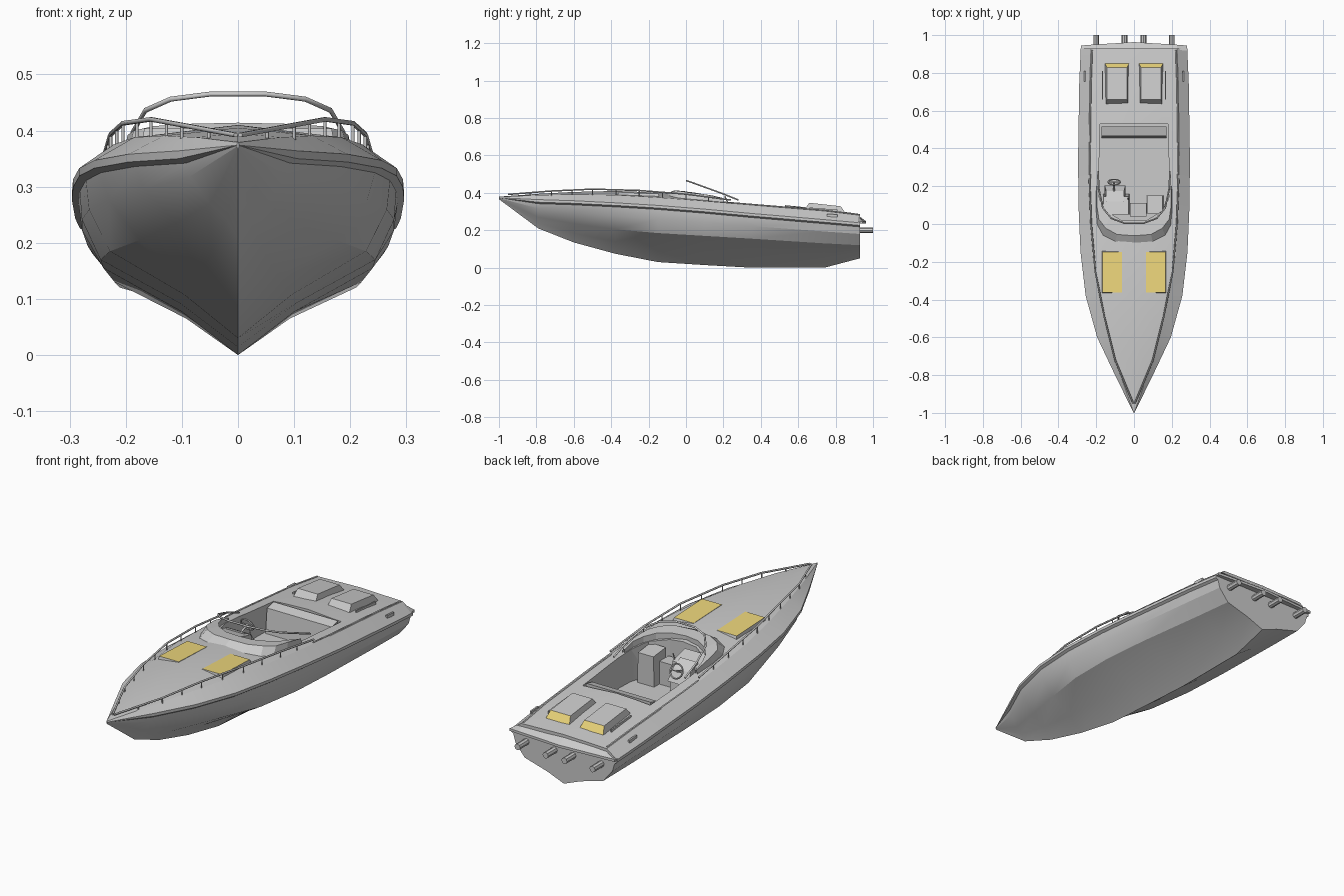
import bpy, math
from math import radians
from mathutils import Vector

if "Cube" in bpy.data.objects:
    bpy.data.objects.remove(bpy.data.objects["Cube"])

yellow = bpy.data.materials.new("yellow_panel")
yellow.diffuse_color = (0.85, 0.68, 0.2, 1)
yellow.use_nodes = True
yellow.node_tree.nodes["Principled BSDF"].inputs["Base Color"].default_value = yellow.diffuse_color


def mesh_obj(name, verts, faces):
    me = bpy.data.meshes.new(name)
    me.from_pydata([tuple(v) for v in verts], [], faces)
    ob = bpy.data.objects.new(name, me)
    bpy.context.collection.objects.link(ob)
    activate(ob)
    bpy.ops.object.mode_set(mode='EDIT')
    bpy.ops.mesh.select_all(action='SELECT')
    bpy.ops.mesh.normals_make_consistent(inside=False)
    bpy.ops.object.mode_set(mode='OBJECT')
    return ob


def activate(ob):
    bpy.ops.object.select_all(action='DESELECT')
    ob.select_set(True)
    bpy.context.view_layer.objects.active = ob


def loft(name, rows, closed=False, caps=False):
    n = len(rows[0])
    verts = [p for r in rows for p in r]
    faces = []
    for i in range(len(rows) - 1):
        for j in range(n if closed else n - 1):
            k = (j + 1) % n
            faces.append((i*n + j, i*n + k, (i+1)*n + k, (i+1)*n + j))
    if caps:
        faces += [tuple(range(n)), tuple(range((len(rows)-1)*n, len(rows)*n))]
    return mesh_obj(name, verts, faces)


def tube(name, pts, r, res=1):
    cu = bpy.data.curves.new(name, 'CURVE')
    cu.dimensions = '3D'
    cu.bevel_depth, cu.bevel_resolution, cu.use_fill_caps = r, res, True
    sp = cu.splines.new('POLY')
    sp.points.add(len(pts) - 1)
    for p, c in zip(sp.points, pts):
        p.co = (*c, 1)
    ob = bpy.data.objects.new(name, cu)
    bpy.context.collection.objects.link(ob)
    activate(ob)
    bpy.ops.object.convert(target='MESH')
    return bpy.context.object


def block(name, xa, xb, ya, yb, zbot, za, zb, ix=0, iy0=0, iy1=0, paint=None):
    """Box with sloping top (za at front, zb at back) and optional tapered sides."""
    v = [(xa, ya, zbot), (xb, ya, zbot), (xb, yb, zbot), (xa, yb, zbot),
         (xa+ix, ya+iy0, za), (xb-ix, ya+iy0, za), (xb-ix, yb-iy1, zb), (xa+ix, yb-iy1, zb)]
    f = [(0, 3, 2, 1), (4, 5, 6, 7), (0, 1, 5, 4), (2, 3, 7, 6), (1, 2, 6, 5), (3, 0, 4, 7)]
    ob = mesh_obj(name, v, f)
    if paint is not None:
        grey = bpy.data.materials.get("grey") or bpy.data.materials.new("grey")
        grey.diffuse_color = (0.8, 0.8, 0.8, 1)
        grey.use_nodes = True
        grey.node_tree.nodes["Principled BSDF"].inputs["Base Color"].default_value = grey.diffuse_color
        ob.data.materials.append(grey)
        ob.data.materials.append(yellow)
        ob.data.polygons[paint].material_index = 1
    return ob


# Hull stations: y, keel z, chine x z, rub rail x z, deck edge x z, deck centre z
S = [(-1.0, .366, .001, .369, .002, .374, .001, .379, .380),
     (-.79, .21, .05, .27, .105, .364, .075, .388, .395),
     (-.6, .135, .11, .235, .195, .358, .132, .391, .405),
     (-.38, .075, .175, .205, .256, .347, .185, .388, .41),
     (-.15, .03, .228, .185, .283, .333, .222, .375, .402),
     (.1, .014, .245, .17, .294, .313, .237, .356, .382),
     (.35, .0, .24, .155, .296, .29, .24, .335, .352),
     (.74, .0, .22, .13, .29, .257, .235, .303, .313),
     (.93, .05, .21, .12, .282, .24, .228, .28, .287)]


def station(y):
    for a, b in zip(S, S[1:]):
        if y <= b[0]:
            t = (y - a[0]) / (b[0] - a[0])
            return [p + (q - p) * t for p, q in zip(a, b)]
    return list(S[-1])


def deck_z(x, y):
    s = station(y)
    return s[8] + (s[7] - s[8]) * min(1, abs(x) / max(s[6], .001))


def section(s):
    y, kz, cx, cz, rx, rz, dx, dz, dc = s
    k = min(1, rx / .1)
    half = [(.42*cx, kz + .5*(cz-kz)), (cx, cz), (cx + .68*(rx-cx), cz + .5*(rz-cz)),
            (rx - .012*k, rz - .022*k), (rx, rz - .014*k), (rx, rz), (dx, dz)]
    ring = [(0, kz)] + half + [(0, dc)] + [(-x, z) for x, z in reversed(half)]
    return [(x, y, z) for x, z in ring]


hull = loft("hull", [section(s) for s in S], closed=True, caps=True)

# Cockpit well cut into the hull
half = [(.07, .022), (.15, .07), (.182, .16), (.186, .26), (.18, .53)]
outline = half + [(-x, y) for x, y in reversed(half)]
cutter = loft("cockpit_cutter", [[(x, y, z) for x, y in outline] for z in (.2, .6)],
              closed=True, caps=True)
cutter.hide_render = True
mod = hull.modifiers.new("cockpit", 'BOOLEAN')
mod.operation, mod.object, mod.solver = 'DIFFERENCE', cutter, 'EXACT'
activate(hull)
bpy.ops.object.modifier_apply(modifier="cockpit")
bpy.data.objects.remove(cutter)
activate(hull)
bpy.ops.object.shade_smooth_by_angle(angle=radians(22))

# Stern lip, bowed slightly aft
loft("stern_lip", [[(x, .915, .284 - dz), (x, .953 + b, .248), (x, .953 + b, .236), (x, .915, .236)]
                   for x, b, dz in ((-.28, -.008, .042), (-.228, -.004, .004), (0, .01, 0),
                                    (.228, -.004, .004), (.28, -.008, .042))],
     closed=True, caps=True)

# Windscreen fairing: outer foot, ridge, inner edge, inner foot
outer = [(0, -.105), (.1, -.098), (.165, -.065), (.195, -.01), (.203, .08), (.2, .2)]
ridge = [(0, -.062), (.09, -.055), (.15, -.022), (.186, .025), (.197, .1), (.196, .2)]
inner = [(0, .0), (.07, .008), (.13, .042), (.165, .088), (.184, .14), (.188, .2)]
tops = [.414, .412, .408, .4, .392, .372]
rows = [[(x, y, deck_z(x, y) - .004) for x, y in outer],
        [(x, y, z) for (x, y), z in zip(ridge, tops)],
        [(x, y, z - .006) for (x, y), z in zip(inner, tops)],
        [(x, y, .34) for x, y in inner]]
loft("windscreen_fairing", [[(-x, y, z) for x, y, z in reversed(r[1:])] + r for r in rows])

# Raked windscreen frame
arch = [(.19, .28, .362), (.187, .19, .398), (.165, .085, .436), (.12, .03, .456), (.05, .004, .465)]
tube("windscreen_frame", arch + [(-x, y, z) for x, y, z in reversed(arch)], .0045)

# Bow rails with stanchions, deck trim and cleats on both sides
rail = [(.004, -.95, .392), (.1, -.72, .41), (.155, -.5, .42), (.205, -.25, .413),
        (.227, 0, .393), (.236, .24, .362)]
for s, side in ((1, "right"), (-1, "left")):
    tube(f"bow_rail_{side}", [(s*x, y, z) for x, y, z in rail], .0045)
    for i in range(5):
        for t in (0, .5):
            p = Vector(rail[i]).lerp(Vector(rail[i+1]), t)
            if i or t:
                tube(f"rail_post_{side}", [(s*p.x, p.y, deck_z(p.x, p.y) - .008), (s*p.x, p.y, p.z)], .003, 0)
    tube(f"deck_trim_{side}", [(s*(station(y)[6] - .006), y, station(y)[7] + .003)
                               for y in (.24, .35, .55, .74, .92)], .004, 0)
    x = s * .262
    block(f"cleat_{side}", x - .004, x + .004, .755, .81, .27, .288, .284)

    # Skylights on the foredeck
    xc = s * .115
    za, zb = deck_z(.115, -.37), deck_z(.115, -.14)
    block(f"skylight_{side}", xc - .058, xc + .058, -.37, -.14, .37, za + .008, zb + .008,
          .006, .008, .008, paint=1)

    # Engine hatches with yellow rear faces and side slats
    xc = s * .09
    block(f"engine_hatch_{side}", xc - .063, xc + .063, .62, .85, .295, .347, .328,
          .01, .04, .022, paint=3)
    xs = s * .167
    block(f"hatch_slat_{side}", xs - .003, xs + .003, .66, .81, .28, .322, .31)

    # Exhaust pipes
    for x in (.05, .2):
        bpy.ops.mesh.primitive_cylinder_add(vertices=8, radius=.015, depth=.09,
                                            location=(s*x, .955, .2), rotation=(radians(90), 0, 0))
        bpy.context.object.name = f"exhaust_{side}"

# Cockpit fittings
block("bench_back", -.172, .172, .455, .515, .2, .318, .33, 0, .012, 0)
block("helm_console", -.165, -.025, .05, .16, .2, .375, .35, .004, 0, .015)
block("helm_panel", -.155, -.045, .12, .205, .28, .365, .335, .008, 0, .03)
block("locker", .065, .155, .055, .15, .2, .355, .345, .004, 0, 0)
block("companion_step", -.02, .065, .04, .11, .2, .31, .31)
bpy.ops.mesh.primitive_torus_add(major_segments=14, minor_segments=5, major_radius=.033, minor_radius=.004,
                                 location=(-.105, .222, .35), rotation=(radians(-65), 0, 0))
bpy.context.object.name = "steering_wheel"
tube("steering_column", [(-.105, .17, .33), (-.105, .222, .35)], .005)
tube("wheel_spoke", [(-.137, .222, .35), (-.073, .222, .35)], .003, 0)
tube("throttle_lever", [(-.03, .13, .35), (-.03, .14, .385)], .004, 0)
